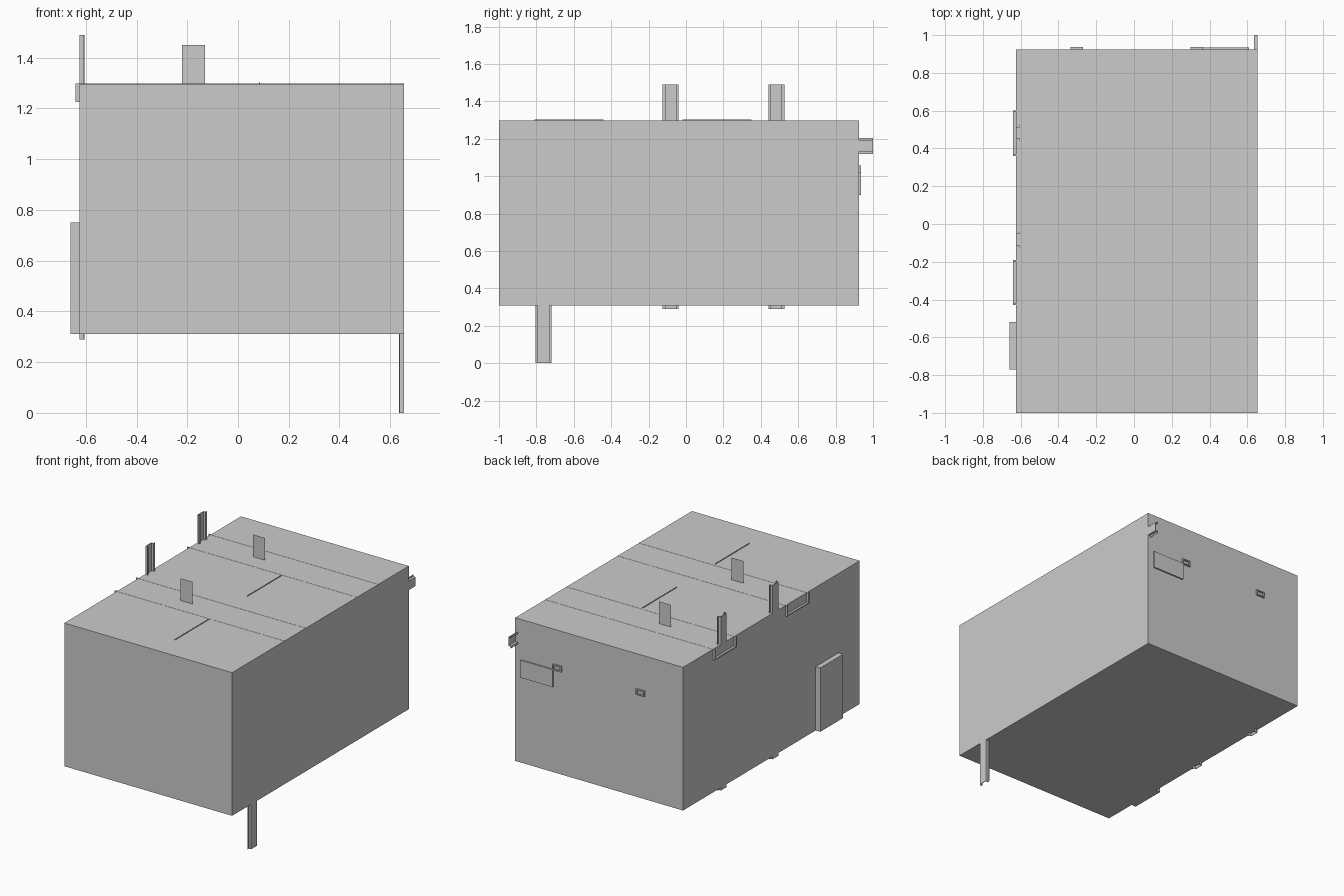
import bpy
from mathutils import Matrix, Vector

if "Cube" in bpy.data.objects:
    bpy.data.objects.remove(bpy.data.objects["Cube"])


def mesh(name, verts, faces):
    me = bpy.data.meshes.new(name)
    me.from_pydata(verts, [], faces)
    me.update()
    ob = bpy.data.objects.new(name, me)
    bpy.context.collection.objects.link(ob)
    return ob


def box(name, x, y, z):
    v = [(a, b, c) for a in x for b in y for c in z]
    return mesh(name, v, [(0, 1, 3, 2), (4, 6, 7, 5), (0, 4, 5, 1),
                          (2, 3, 7, 6), (0, 2, 6, 4), (1, 5, 7, 3)])


def extrude(name, profile, place, a, b):
    """Extrude a closed profile; place(u, v, t) gives the 3D point."""
    n = len(profile)
    v = [place(u, w, a) for u, w in profile] + [place(u, w, b) for u, w in profile]
    f = [tuple(range(n))[::-1], tuple(range(n, 2 * n))]
    f += [(i, (i + 1) % n, (i + 1) % n + n, i + n) for i in range(n)]
    return mesh(name, v, f)


# Cabinet body
box("cabinet_body", (-0.625, 0.655), (-1, 0.925), (0.31, 1.297))

# Raised panel on the left side
box("side_panel", (-0.66, -0.625), (-0.77, -0.52), (0.31, 0.75))

# Hat-section mounting rails: u across the width, w depth from the web
W, S, D, T = 0.0425, 0.031, 0.02, 0.003
half = [(S, 0), (S, D - T), (W, D - T), (W, D), (S - T, D), (S - T, T)]
hat = half + [(-u, w) for u, w in reversed(half)]

for i, y0 in enumerate((-0.082, 0.483)):
    extrude(f"left_rail_{i}", hat, lambda u, w, t: (-0.625 + w, y0 + u, t), 0.29, 1.49)
extrude("lower_rail", hat, lambda u, w, t: (0.655 - w, -0.762 + u, t), 0.0, 0.4)
extrude("rear_rail", hat, lambda u, w, t: (0.655 - w, t, 1.162 + u), 0.8, 1.0)

# Roof channels, open upwards, with an upright tab on each
H, F = 0.12, 0.008
channel = [(-H, 1.225), (H, 1.225), (H, 1.298), (H - F, 1.298),
           (H - F, 1.233), (F - H, 1.233), (F - H, 1.298), (-H, 1.298)]
for i, y0 in enumerate((-0.31, 0.48)):
    extrude(f"roof_channel_{i}", channel, lambda u, w, t: (t, y0 + u, w), -0.64, 0.655)
    mesh(f"roof_tab_{i}", [(-0.22, y0, 1.25), (-0.13, y0, 1.25),
                           (-0.13, y0, 1.45), (-0.22, y0, 1.45)], [(0, 1, 2, 3)])

# Thin fins along the roof
for i, y0 in enumerate((-0.81, -0.02)):
    box(f"roof_fin_{i}", (0.083, 0.087), (y0, y0 + 0.37), (1.25, 1.302))

# Rear plate and two small framed openings
box("rear_plate", (0.362, 0.61), (0.92, 0.935), (0.9, 1.02))
for i, x0 in enumerate((0.333, -0.302)):
    a, b, c, d, t = x0 - 0.033, x0 + 0.033, 1.018, 1.058, 0.008
    y = (0.92, 0.936)
    box(f"rear_frame_bottom_{i}", (a, b), y, (c, c + t))
    box(f"rear_frame_top_{i}", (a, b), y, (d - t, d))
    box(f"rear_frame_left_{i}", (a, a + t), y, (c + t, d - t))
    box(f"rear_frame_right_{i}", (b - t, b), y, (c + t, d - t))
